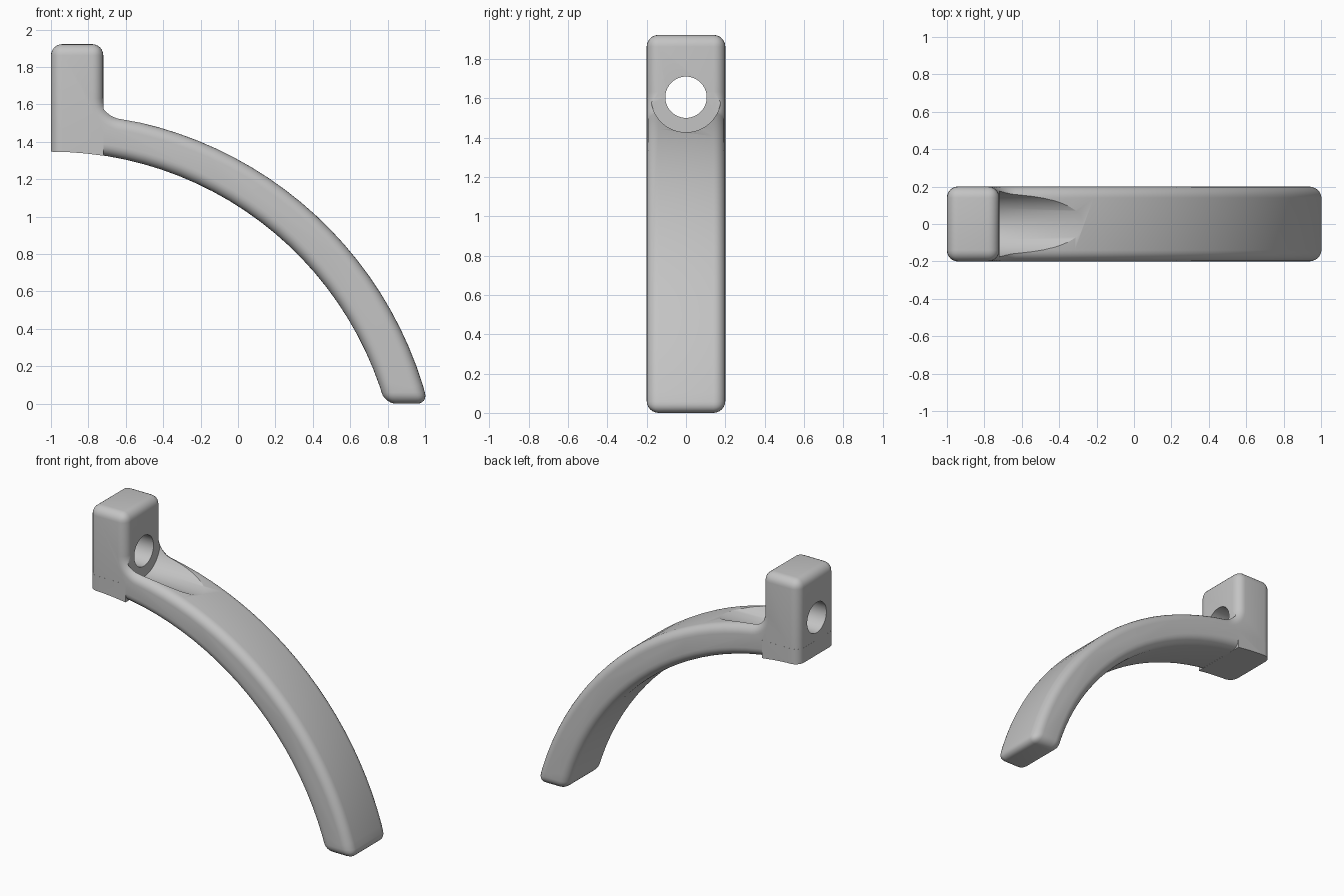
import bpy, bmesh
from math import sin, cos, asin, acos, atan2, sqrt, pi, radians

if "Cube" in bpy.data.objects:
    bpy.data.objects.remove(bpy.data.objects["Cube"], do_unlink=True)

# Arc centres and radii of the arm, then block sizes
IN_X, OUT_X, ARC_Z = -1.0, -0.985, -0.51
R_IN, R_OUT = 1.858, 2.065
LEFT, STEP, TOP, HALF = -1.0, -0.72, 1.922, 0.2
ROUND, FILLET = 0.06, 0.11
HOLE_Z = 1.605
SKIN = 0.0005                 # keeps merged surfaces from coinciding

grey = bpy.data.materials.new("grey")
grey.use_nodes = True
grey.diffuse_color = (0.55, 0.55, 0.55, 1)
grey.node_tree.nodes["Principled BSDF"].inputs["Base Color"].default_value = (0.55, 0.55, 0.55, 1)


def arc(cx, cz, r, a, b, n):
    return [(cx + r * cos(a + (b - a) * i / n), cz + r * sin(a + (b - a) * i / n))
            for i in range(n + 1)]


def extrude_profile(name, points, half, chosen):
    """Extrude an x-z outline across y and round the edges picked by chosen."""
    bm = bmesh.new()
    front, back = ([bm.verts.new((x, y, z)) for x, z in points] for y in (-half, half))
    bm.faces.new(front)
    bm.faces.new(back[::-1])
    for i in range(len(points)):
        bm.faces.new((front[i - 1], back[i - 1], back[i], front[i]))
    bmesh.ops.recalc_face_normals(bm, faces=bm.faces)
    bmesh.ops.bevel(bm, geom=[e for e in bm.edges if chosen(e)], offset=ROUND,
                    segments=6, profile=0.5, affect='EDGES', clamp_overlap=False)
    bmesh.ops.recalc_face_normals(bm, faces=bm.faces)
    mesh = bpy.data.meshes.new(name)
    bm.to_mesh(mesh)
    bm.free()
    mesh.materials.append(grey)
    obj = bpy.data.objects.new(name, mesh)
    bpy.context.collection.objects.link(obj)
    return obj


def cylinder_x(name, r, x0, x1):
    bpy.ops.mesh.primitive_cylinder_add(vertices=64, radius=r, depth=x1 - x0,
                                        location=((x0 + x1) / 2, 0, HOLE_Z),
                                        rotation=(0, pi / 2, 0))
    obj = bpy.context.object
    obj.name = name
    obj.data.materials.append(grey)
    return obj


def combine(target, tool, operation):
    bpy.context.view_layer.update()
    mod = target.modifiers.new(operation.lower(), 'BOOLEAN')
    mod.operation, mod.object, mod.solver = operation, tool, 'EXACT'
    bpy.context.view_layer.objects.active = target
    bpy.ops.object.modifier_apply(modifier=mod.name)
    bpy.data.objects.remove(tool, do_unlink=True)


# Outline: curved arm, concave fillet, upright block
fx = STEP + FILLET
fz = ARC_Z + sqrt((R_OUT + FILLET) ** 2 - (fx - OUT_X) ** 2)
tangent = atan2(fz - ARC_Z, fx - OUT_X)
outline = arc(IN_X, ARC_Z, R_IN, pi / 2, asin(-ARC_Z / R_IN), 24)
outline += arc(OUT_X, ARC_Z, R_OUT, asin(-ARC_Z / R_OUT), tangent, 22)
outline += arc(fx, fz, FILLET, tangent - pi, -pi, 8)[1:]
outline += [(STEP, TOP), (LEFT, TOP)]


def rim_or_corner(e):
    a, b = (v.co for v in e.verts)
    across = abs(a.y - b.y) > 0.1
    return not across or a.z > TOP - 0.01 or a.z < 0.01


bracket = extrude_profile("bracket", outline, HALF, rim_or_corner)

# Square-edged base under the upright, rounded only on its outer vertical edges
base_left = LEFT - SKIN
base = arc(IN_X, ARC_Z, R_IN - 2 * SKIN, pi / 2, acos((STEP - IN_X) / R_IN), 3)[1:]
base += [(STEP, 1.45), (base_left, 1.45), (base_left, ARC_Z + R_IN - 2 * SKIN)]


def outer_vertical(e):
    a, b = (v.co for v in e.verts)
    return max(a.x, b.x) < LEFT and abs(a.z - b.z) > 0.05


base_block = extrude_profile("base", base, HALF + SKIN, outer_vertical)
combine(bracket, base_block, 'UNION')

# Bolt hole through the upright and clearance groove along the arm
combine(bracket, cylinder_x("bolt_hole", 0.105, -1.2, 0), 'DIFFERENCE')
combine(bracket, cylinder_x("clearance_groove", 0.178, STEP + SKIN, 0.3), 'DIFFERENCE')

bpy.ops.object.select_all(action='DESELECT')
bracket.select_set(True)
bpy.context.view_layer.objects.active = bracket
bpy.ops.object.shade_smooth_by_angle(angle=radians(30))
